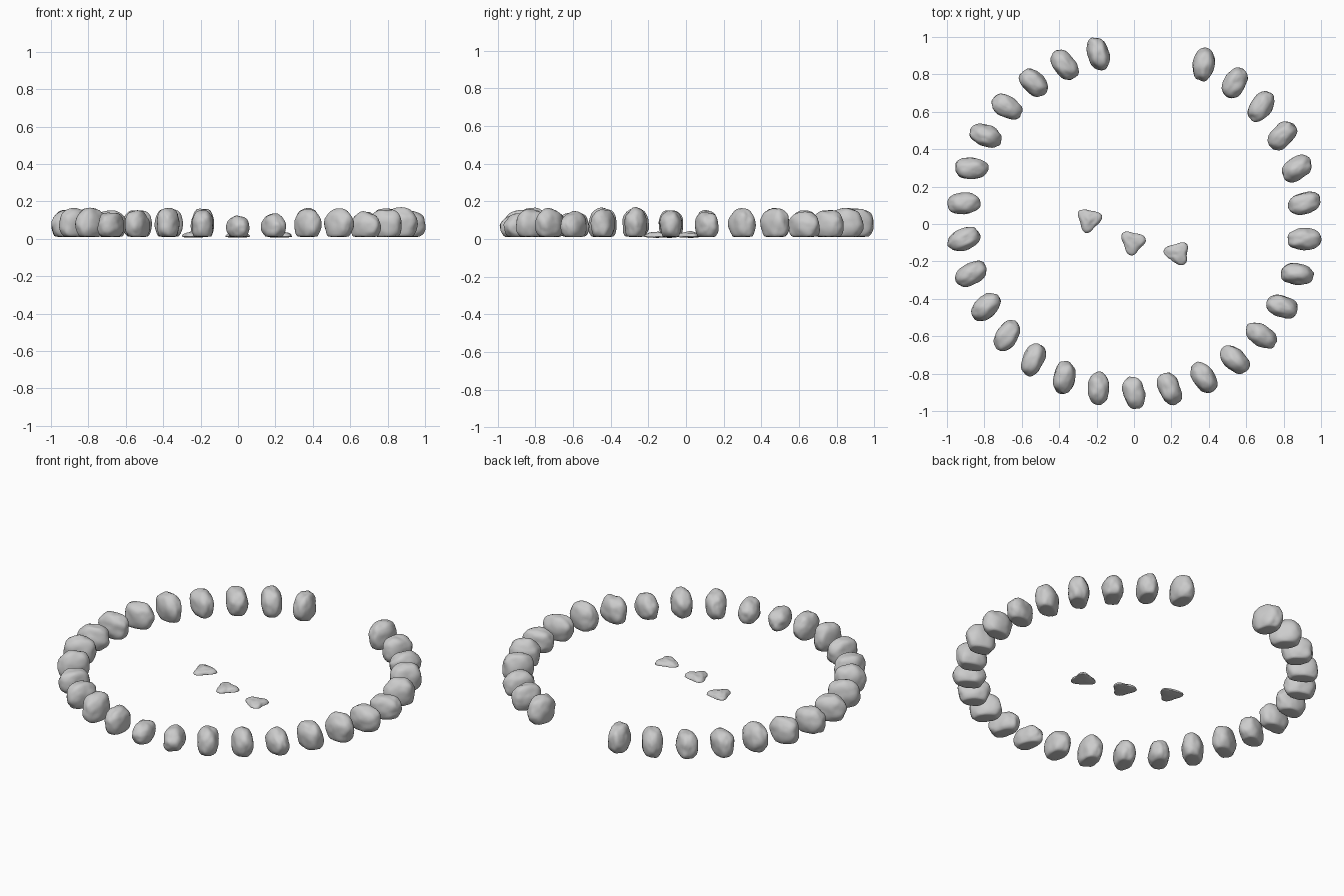
import bpy, bmesh, math, random
from mathutils import Vector, Matrix, noise

if "Cube" in bpy.data.objects:
    bpy.data.objects.remove(bpy.data.objects["Cube"])

random.seed(4)


def lumpy(name, shape, loc, yaw):
    """Icosphere reshaped by a function of its unit direction, then placed."""
    bm = bmesh.new()
    bmesh.ops.create_icosphere(bm, subdivisions=4, radius=1)
    for v in bm.verts:
        v.co = shape(v.co.normalized())
    low = min(v.co.z for v in bm.verts)
    for v in bm.verts:
        v.co.z -= low
    bmesh.ops.transform(bm, matrix=Matrix.Translation(loc) @ Matrix.Rotation(yaw, 4, 'Z'), verts=bm.verts)
    me = bpy.data.meshes.new(name)
    bm.to_mesh(me)
    bm.free()
    for p in me.polygons:
        p.use_smooth = True
    ob = bpy.data.objects.new(name, me)
    bpy.context.collection.objects.link(ob)
    return ob


def stone_shape(height):
    seed = Vector([random.uniform(0, 50) for _ in range(3)])

    def shape(d):
        n = sum(abs(c) ** 2.35 for c in d) ** (-1 / 2.35)
        r = n * (1 + 0.11 * noise.noise(d * 1.5 + seed) + 0.03 * noise.noise(d * 3.5 + seed))
        # softly flattened underside
        z = d.z * r * height * (0.56 if d.z > 0 else 0.58)
        floor = -0.44 * height
        if z < floor:
            z = floor + (z - floor) * 0.12
        return Vector((d.x * r * 0.087, d.y * r * 0.057, z))
    return shape


def pebble_shape(lobes):
    seed = Vector([random.uniform(0, 50) for _ in range(3)])

    def shape(d):
        a = math.atan2(d.y, d.x)
        r = 0.047
        for lobe in lobes:
            r += 0.025 * math.exp(-(1 - math.cos(a - math.radians(lobe))) / 0.16)
        r *= 1 + 0.06 * noise.noise(d * 2 + seed)
        z = d.z * (0.026 if d.z > 0 else 0.006) * (1 + 0.2 * noise.noise(d * 2 + seed))
        return Vector((d.x * r, d.y * r, z))
    return shape


# ring of stones: 30 places, two left open at the back; twist is yaw beyond radial
twist = [5, 14, 11, 12, 13, 17, 10, 17, 11, 11, 16, 14, 14, 12,
         11, 9, 8, 14, 10, 13, 10, 8, 12, 14, 14, 14, 8, 14]
height = [.15, .15, .14, .14, .15, .14, .14, .14, .15, .15, .13, .14, .15, .14,
          .11, .12, .145, .145, .13, .145, .15, .14, .13, .15, .15, .13, .14, .15]
for i, (t, h) in enumerate(zip(twist, height)):
    a = math.radians(102 + 12 * i)
    lumpy(f"ring_stone_{i + 1:02d}", stone_shape(h),
          (0.915 * math.cos(a), 0.015 + 0.915 * math.sin(a), 0.01), a + math.radians(t))

# three flat pebbles crossing the middle
for i, (x, y, lobes) in enumerate([(-0.24, 0.022, (18, 138, 254)),
                                   (-0.007, -0.097, (14, 138, 262)),
                                   (0.23, -0.157, (45, 167, 305))]):
    lumpy(f"flat_pebble_{i + 1}", pebble_shape(lobes), (x, y, 0.006), 0)
